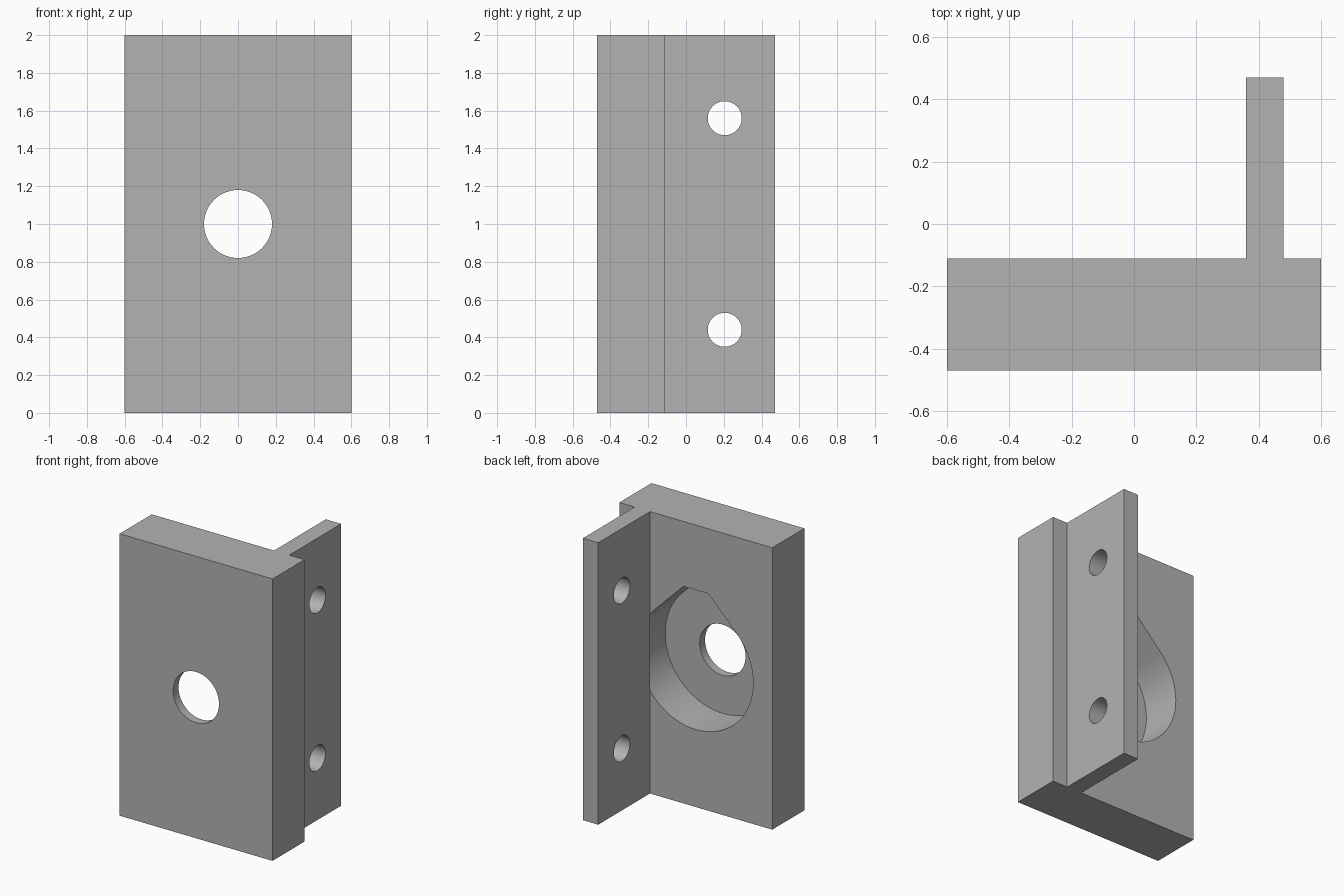
import bpy, bmesh, math
from mathutils import Vector

cube = bpy.data.objects.get("Cube")
if cube:
    bpy.data.objects.remove(cube, do_unlink=True)

HEIGHT, HALF_W, HALF_D = 2.0, 0.6, 0.47
PLATE_BACK = -0.11
FIN_IN, FIN_OUT = 0.36, 0.48
POCKET_FLOOR, POCKET_R = -0.41, 0.45

grey = bpy.data.materials.new("plain grey")
grey.use_nodes = True
grey.diffuse_color = (0.45, 0.45, 0.45, 1)
grey.node_tree.nodes["Principled BSDF"].inputs["Base Color"].default_value = grey.diffuse_color


def prism(name, points, sweep):
    """Solid made by sweeping a flat outline along a vector."""
    bm = bmesh.new()
    face = bm.faces.new([bm.verts.new(p) for p in points])
    swept = bmesh.ops.extrude_face_region(bm, geom=[face])["geom"]
    verts = [v for v in swept if isinstance(v, bmesh.types.BMVert)]
    bmesh.ops.translate(bm, verts=verts, vec=Vector(sweep))
    bmesh.ops.recalc_face_normals(bm, faces=bm.faces)
    mesh = bpy.data.meshes.new(name)
    bm.to_mesh(mesh)
    bm.free()
    mesh.materials.append(grey)
    obj = bpy.data.objects.new(name, mesh)
    bpy.context.collection.objects.link(obj)
    return obj


def arc(radius, start, end, steps):
    """Points on an arc around the origin, angles in degrees."""
    angles = [math.radians(start + (end - start) * i / steps) for i in range(steps + 1)]
    return [(radius * math.cos(a), radius * math.sin(a)) for a in angles]


def cut(target, cutter):
    cutter.hide_render = True
    mod = target.modifiers.new("cut", "BOOLEAN")
    mod.operation, mod.solver, mod.object = "DIFFERENCE", "EXACT", cutter
    bpy.context.view_layer.objects.active = target
    bpy.ops.object.modifier_apply(modifier=mod.name)
    bpy.data.objects.remove(cutter, do_unlink=True)


# Plate with upright fin, as one profile swept upwards
outline = [(-HALF_W, -HALF_D), (HALF_W, -HALF_D), (HALF_W, PLATE_BACK),
           (FIN_OUT, PLATE_BACK), (FIN_OUT, HALF_D), (FIN_IN, HALF_D),
           (FIN_IN, PLATE_BACK), (-HALF_W, PLATE_BACK)]
bracket = prism("bracket", [(x, y, 0) for x, y in outline], (0, 0, HEIGHT))

# Teardrop pocket in the back: lower arc, 45 degree shoulders, flat top
top = 1.2 * POCKET_R
half_top = math.sqrt(2) * POCKET_R - top
drop = arc(POCKET_R, 135, 405, 72) + [(half_top, top), (-half_top, top)]
cut(bracket, prism("pocket_cutter", [(x, POCKET_FLOOR, z + 1) for x, z in drop],
                   (0, PLATE_BACK - POCKET_FLOOR, 0)))

# Central through hole
ring = arc(0.18, 0, 360, 64)[:-1]
cut(bracket, prism("centre_hole_cutter", [(x, -0.6, z + 1) for x, z in ring], (0, 0.3, 0)))

# Two mounting holes through the fin
for z0 in (0.44, 1.56):
    ring = arc(0.09, 0, 360, 48)[:-1]
    cut(bracket, prism("fin_hole_cutter", [(0.3, y + 0.205, z + z0) for y, z in ring], (0.3, 0, 0)))

bpy.ops.object.select_all(action="DESELECT")
bracket.select_set(True)
bpy.context.view_layer.objects.active = bracket
bpy.ops.object.shade_smooth_by_angle(angle=math.radians(30))
